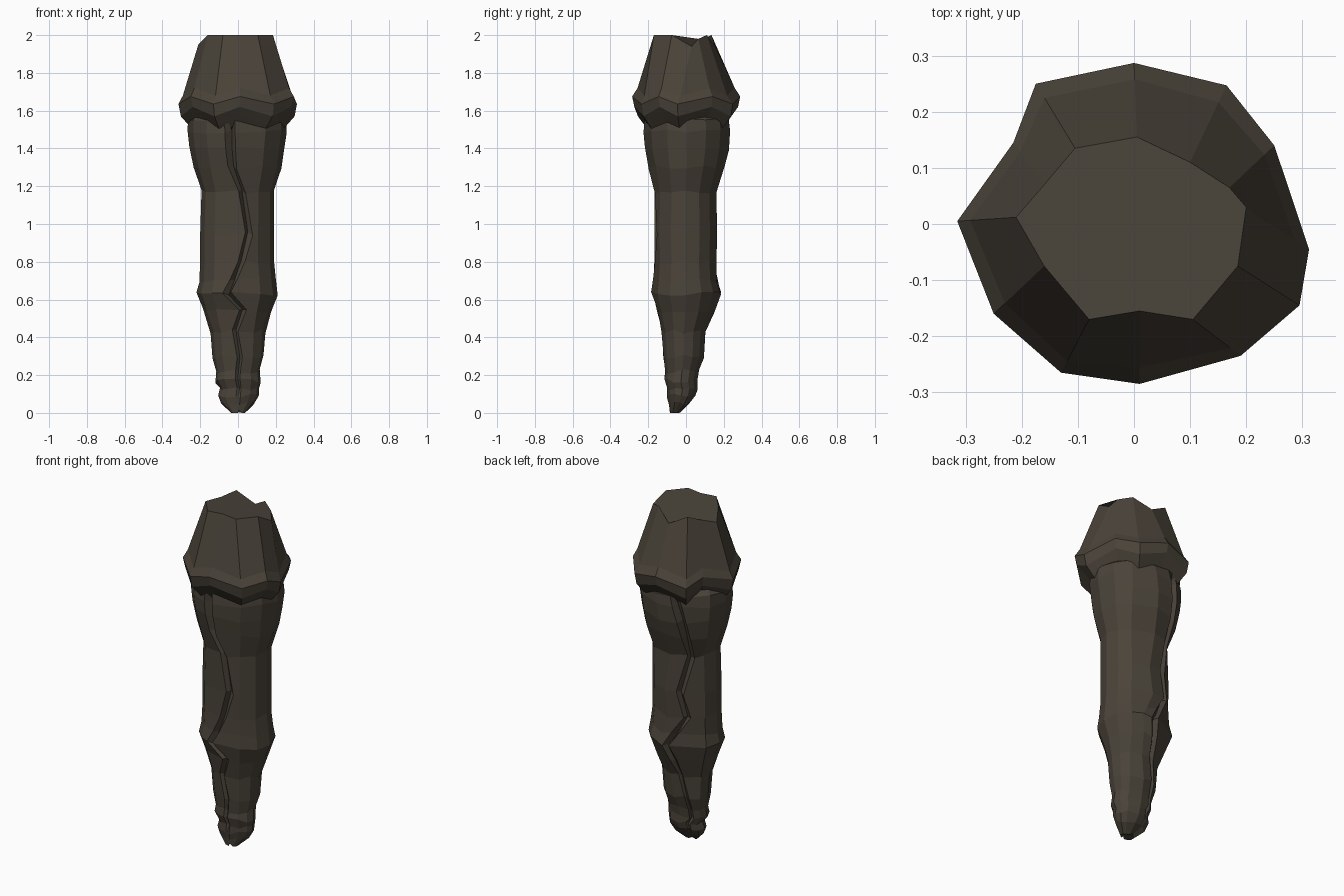
import bpy, bmesh, random
from math import radians, cos, sin

random.seed(4)

# z, xmin, xmax, ymin, ymax of each shaft ring
body = [
    (.005, -.04, .04, -.085, -.03),
    (.05, -.09, .09, -.09, .02),
    (.09, -.105, .11, -.10, .05),
    (.13, -.095, .11, -.10, .062),
    (.17, -.12, .12, -.115, .06),
    (.22, -.115, .115, -.11, .07),
    (.30, -.135, .135, -.12, .095),
    (.43, -.145, .145, -.13, .105),
    (.54, -.185, .175, -.155, .15),
    (.63, -.22, .21, -.187, .187),
    (.70, -.205, .20, -.174, .168),
    (.80, -.20, .19, -.168, .162),
    (.95, -.20, .19, -.17, .166),
    (1.17, -.193, .19, -.168, .162),
    (1.30, -.235, .23, -.197, .205),
    (1.40, -.258, .245, -.218, .228),
    (1.49, -.267, .258, -.225, .236),
    (1.555, -.265, .253, -.22, .23),
    (1.60, -.22, .21, -.18, .18),
]
# direction of the two wandering cracks at given heights
front_crack = [(0, 270), (.2, 270), (.3, 275), (.43, 265), (.54, 281), (.63, 256),
               (.8, 278), (.95, 290), (1.17, 278), (1.3, 264), (1.6, 262)]
back_crack = [(0, 115), (.2, 128), (.43, 106), (.63, 88), (.8, 122),
              (.95, 110), (1.17, 130), (1.6, 105)]
# cap outlines: widest line and top rim, anticlockwise from +x
wide = [(.312, -.045), (.25, .14), (.165, .247), (0, .287), (-.175, .25), (-.215, .145),
        (-.315, .005), (-.25, -.16), (-.13, -.265), (.01, -.285), (.19, -.235), (.295, -.145)]
rim = [(.20, .03), (.17, .065), (.10, .11), (.005, .155), (-.105, .135), (-.16, .07),
       (-.21, .012), (-.16, -.075), (-.08, -.17), (.01, -.155), (.105, -.17), (.185, -.075)]
chip = {0: .06, 3: .06, 5: .03, 6: .05, 1: .02}


def lookup(table, z):
    for (z0, a0), (z1, a1) in zip(table, table[1:]):
        if z <= z1:
            return a0 + (a1 - a0) * (z - z0) / (z1 - z0)
    return table[-1][1]


def body_ring(row):
    z, x0, x1, y0, y1 = row
    f, b = lookup(front_crack, z), lookup(back_crack, z)
    d = .15 if .1 < z < 1.5 else 0
    cols = [(a, 0) for a in (-55, -27, 0, 26, 50, 50 + (b - 59) * .6)]
    cols += [(b - 7, 0), (b, d), (b + 5, 0)]
    cols += [(a, 0) for a in (152, 180, 208, 232)]
    cols += [(f - 7, 0), (f, d), (f + 5, 0)]
    return [((x0 + x1) / 2 + (x1 - x0) / 2 * (1 - s) * cos(radians(a)),
             (y0 + y1) / 2 + (y1 - y0) / 2 * (1 - s) * sin(radians(a)),
             z + random.uniform(-.012, .012)) for a, s in cols]


def cap_ring(z, t, scale, zig):
    # blend from the widest outline (t = 0) to the rim (t = 1)
    return [((w[0] + (r[0] - w[0]) * t) * scale, (w[1] + (r[1] - w[1]) * t) * scale,
             z + (zig if i % 2 else -zig) - chip.get(i, 0) * (t == 1))
            for i, (w, r) in enumerate(zip(wide, rim))]


def loft(name, rings):
    bm = bmesh.new()
    loops = [[bm.verts.new((x, y, min(2, max(0, z)))) for x, y, z in r] for r in rings]
    n = len(loops[0])
    for lo, hi in zip(loops, loops[1:]):
        for i in range(n):
            j = (i + 1) % n
            bm.faces.new((lo[i], lo[j], hi[j], hi[i]))
    bm.faces.new(loops[0][::-1])
    bm.faces.new(loops[-1])
    bmesh.ops.recalc_face_normals(bm, faces=bm.faces)
    me = bpy.data.meshes.new(name)
    bm.to_mesh(me)
    bm.free()
    me.materials.append(mat)
    bpy.context.collection.objects.link(bpy.data.objects.new(name, me))


mat = bpy.data.materials.new("dark_stone")
mat.diffuse_color = (.068, .056, .041, 1)

# Tapering cracked shaft
loft("shaft", [body_ring(row) for row in body])
# Faceted cap that overhangs it, with a zigzag lip and chipped rim
loft("cap", [cap_ring(1.51, 0, .72, .02),
             cap_ring(1.545, 0, .82, .025),
             cap_ring(1.595, 0, .96, .025),
             cap_ring(1.655, 0, 1, .02),
             cap_ring(1.70, .22, 1, .02),
             cap_ring(2.0, 1, 1, 0)])
